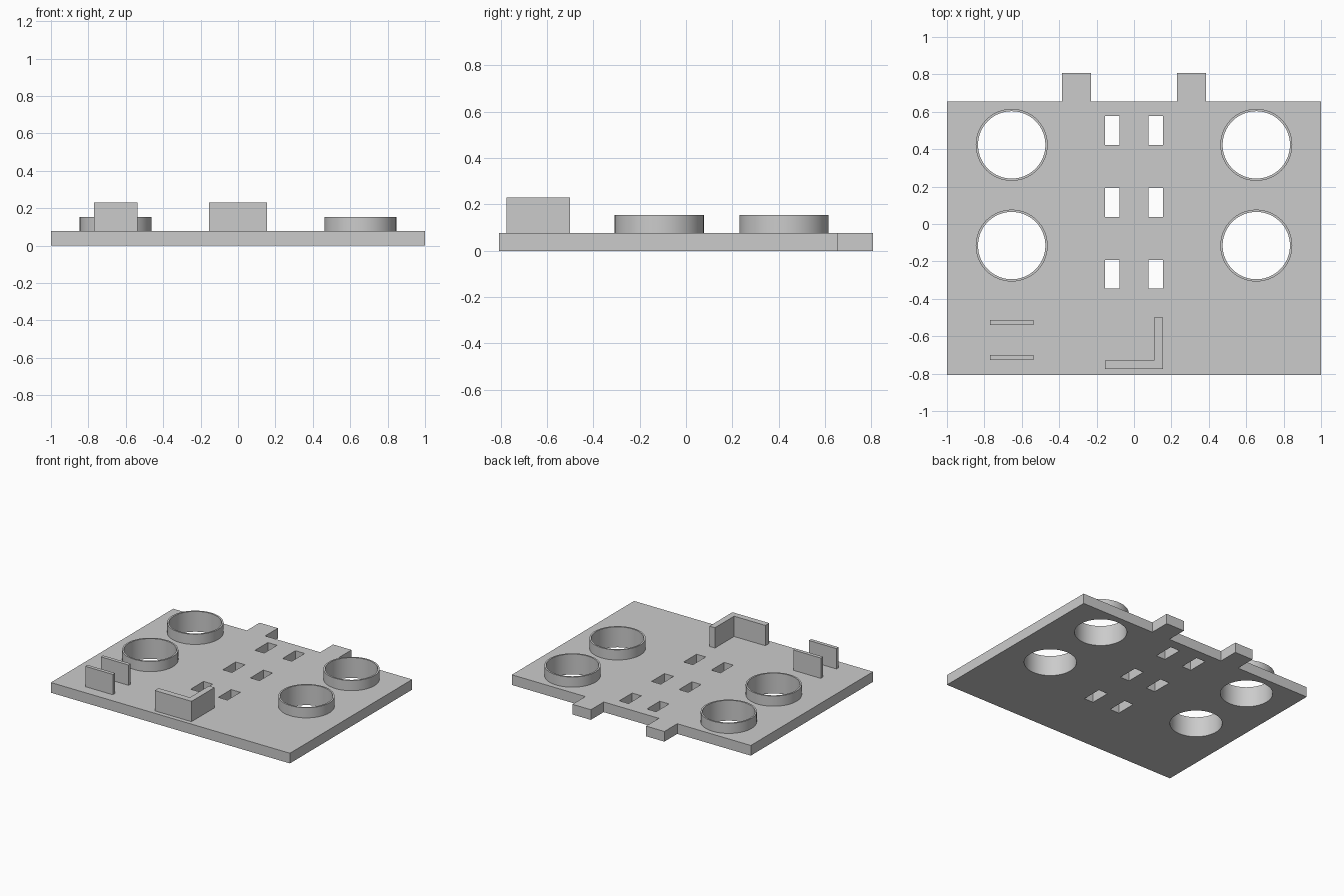
import bpy
import bmesh
import math
from mathutils import Matrix

cube = bpy.data.objects.get("Cube")
if cube:
    bpy.data.objects.remove(cube, do_unlink=True)

U = 1 / 13            # design grid step
T = U                 # plate thickness
RING_TOP = 2 * U
WALL_TOP = 3 * U
R_OUT, R_IN = 2.5 * U, 0.18
SEGMENTS = 64
RING_CENTRES = [(x * U, y * U) for x in (-8.5, 8.5) for y in (-1.5, 5.5)]

grey = bpy.data.materials.new("light grey")
grey.use_nodes = True
colour = (0.6, 0.6, 0.6, 1)
grey.diffuse_color = colour
grey.node_tree.nodes["Principled BSDF"].inputs["Base Color"].default_value = colour


def finish(name, bm):
    bmesh.ops.recalc_face_normals(bm, faces=bm.faces)
    mesh = bpy.data.meshes.new(name)
    bm.to_mesh(mesh)
    bm.free()
    mesh.materials.append(grey)
    obj = bpy.data.objects.new(name, mesh)
    bpy.context.collection.objects.link(obj)
    return obj


def activate(obj):
    bpy.ops.object.select_all(action="DESELECT")
    obj.select_set(True)
    bpy.context.view_layer.objects.active = obj


def prism(bm, outline, z0, z1):
    """Extrude a flat outline from z0 up to z1."""
    face = bm.faces.new([bm.verts.new((x, y, z0)) for x, y in outline])
    ext = bmesh.ops.extrude_face_region(bm, geom=[face])
    verts = [v for v in ext["geom"] if isinstance(v, bmesh.types.BMVert)]
    bmesh.ops.translate(bm, verts=verts, vec=(0, 0, z1 - z0))


def rect(x0, x1, y0, y1):
    return [(x0, y0), (x1, y0), (x1, y1), (x0, y1)]


def part(name, outline, z0, z1):
    bm = bmesh.new()
    prism(bm, outline, z0, z1)
    return finish(name, bm)


# Base plate with two tabs on the back edge
front, back, tip = -10.5 * U, 8.5 * U, 10.5 * U
right_half = [(1, front), (1, back), (5 * U, back), (5 * U, tip),
              (3 * U, tip), (3 * U, back)]
left_half = [(-x, y) for x, y in reversed(right_half)]
plate = part("base_plate", right_half + left_half, 0, T)

# Round holes and rectangular slots cut through the plate
bm = bmesh.new()
for cx, cy in RING_CENTRES:
    bmesh.ops.create_cone(bm, cap_ends=True, segments=SEGMENTS, radius1=R_IN,
                          radius2=R_IN, depth=1,
                          matrix=Matrix.Translation((cx, cy, 0)))
for x in (-2, 1):
    for y in (-4.5, 0.5, 5.5):
        prism(bm, rect(x * U, (x + 1) * U, y * U, (y + 2) * U), -0.5, 0.5)
cutter = finish("hole_cutter", bm)
cutter.hide_render = True
cut = plate.modifiers.new("holes", "BOOLEAN")
cut.operation = "DIFFERENCE"
cut.solver = "EXACT"
cut.object = cutter
activate(plate)
bpy.ops.object.modifier_apply(modifier=cut.name)
bpy.data.objects.remove(cutter, do_unlink=True)
bpy.ops.object.shade_smooth_by_angle(angle=math.radians(30))

# Thin raised collars around the round holes
for i, (cx, cy) in enumerate(RING_CENTRES):
    bm = bmesh.new()
    profile = [(R_IN, T), (R_OUT, T), (R_OUT, RING_TOP), (R_IN, RING_TOP)]
    verts = [bm.verts.new((r, 0, z)) for r, z in profile]
    edges = [bm.edges.new((verts[k], verts[(k + 1) % 4])) for k in range(4)]
    bmesh.ops.spin(bm, geom=verts + edges, cent=(0, 0, 0), axis=(0, 0, 1),
                   angle=math.tau, steps=SEGMENTS)
    bmesh.ops.remove_doubles(bm, verts=bm.verts, dist=0.0001)
    bmesh.ops.translate(bm, verts=bm.verts, vec=(cx, cy, 0))
    activate(finish(f"hole_collar_{i + 1}", bm))
    bpy.ops.object.shade_smooth_by_angle(angle=math.radians(30))

# Pair of upright fins at the front right
for name, y in (("rear_fin", -0.54), ("front_fin", -0.727)):
    part(name, rect(-10 * U, -7 * U, y, y + 0.027), T, WALL_TOP)

# L-shaped corner wall at the front centre
w, y0, y1, t = 2 * U, -0.775, -0.5, 0.046
part("corner_wall", [(-w, y0), (w, y0), (w, y1), (w - t, y1),
                     (w - t, y0 + t), (-w, y0 + t)], T, WALL_TOP)
